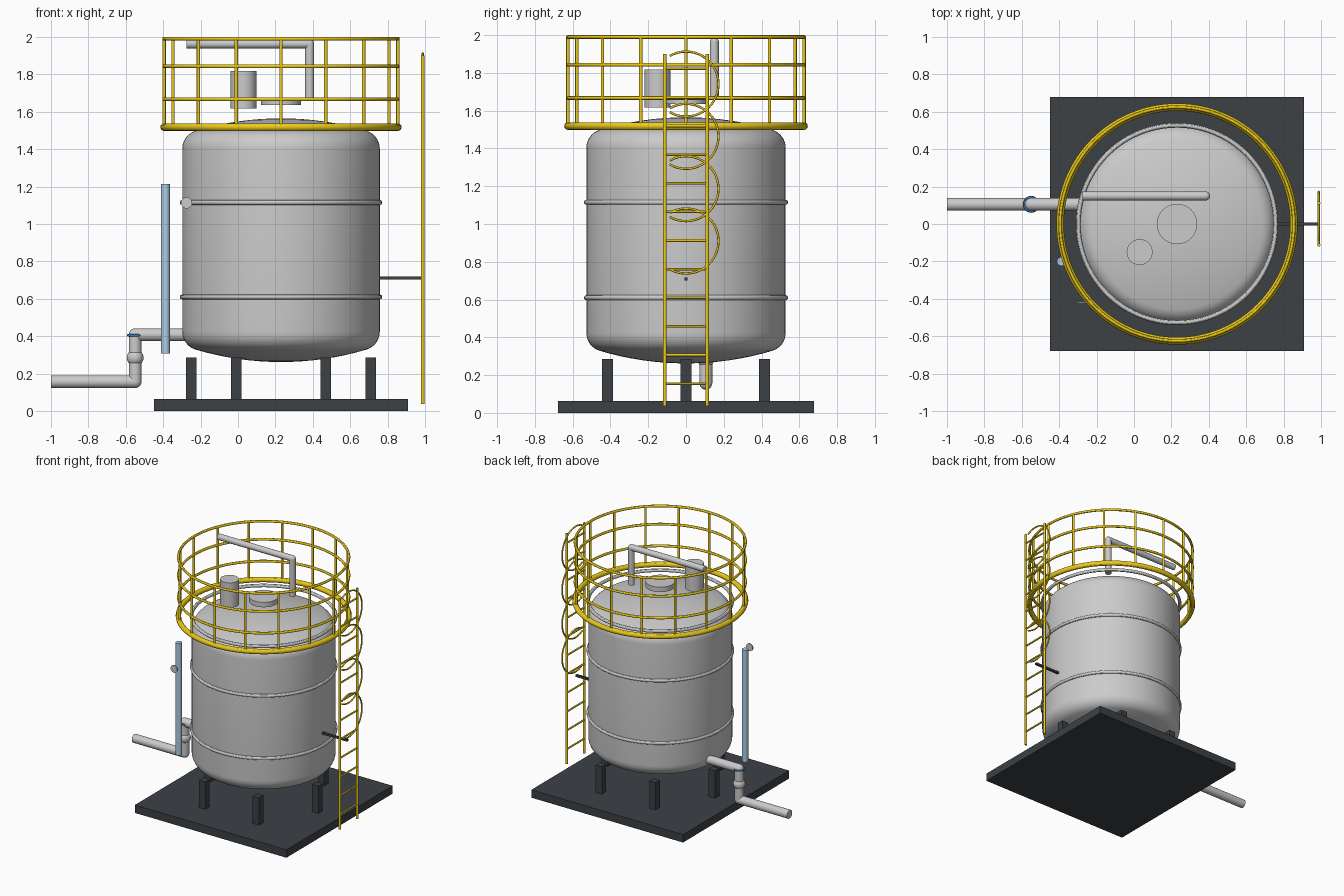
import bpy, bmesh
from math import sin, cos, pi, sqrt, asin, radians
from mathutils import Vector

if "Cube" in bpy.data.objects:
    bpy.data.objects.remove(bpy.data.objects["Cube"])

CX = 0.23  # tank axis


def material(name, rgb):
    m = bpy.data.materials.new(name)
    m.diffuse_color = (*rgb, 1)
    m.use_nodes = True
    m.node_tree.nodes["Principled BSDF"].inputs["Base Color"].default_value = m.diffuse_color
    return m


YELLOW = material("safety_yellow", (0.85, 0.6, 0.01))
DARK = material("dark_steel", (0.045, 0.052, 0.06))
PALE = material("pale_blue", (0.42, 0.62, 0.8))
BLUE = material("valve_blue", (0.05, 0.25, 0.6))


def finish(name, mat=None, smooth=True):
    o = bpy.context.object
    o.name = name
    if mat:
        o.data.materials.append(mat)
    if smooth:
        bpy.ops.object.shade_smooth_by_angle()
    return o


def box(name, center, size, mat=None):
    bpy.ops.mesh.primitive_cube_add(size=1, location=center)
    o = finish(name, mat, False)
    o.scale = size
    return o


def rod(name, a, b, r, mat=None, sides=24):
    a, b = Vector(a), Vector(b)
    bpy.ops.mesh.primitive_cylinder_add(vertices=sides, radius=r, depth=(b - a).length,
                                        location=(a + b) / 2,
                                        rotation=(b - a).to_track_quat('Z', 'Y').to_euler())
    return finish(name, mat)


def ball(name, center, r, mat=None):
    bpy.ops.mesh.primitive_uv_sphere_add(segments=24, ring_count=16, radius=r, location=center)
    return finish(name, mat)


def ring(name, center, major, minor, mat=None, seg=96):
    bpy.ops.mesh.primitive_torus_add(major_segments=seg, minor_segments=12, location=center,
                                     major_radius=major, minor_radius=minor)
    return finish(name, mat)


def pipe(name, pts, r):
    for i in range(len(pts) - 1):
        rod(f"{name}_run_{i + 1}", pts[i], pts[i + 1], r)
    for i, p in enumerate(pts[1:-1]):
        ball(f"{name}_elbow_{i + 1}", p, r)


def lathe(name, profile, center, steps=96):
    bm = bmesh.new()
    vs = [bm.verts.new((r, 0, z)) for r, z in profile]
    es = [bm.edges.new(p) for p in zip(vs, vs[1:])]
    bmesh.ops.spin(bm, geom=vs + es, cent=(0, 0, 0), axis=(0, 0, 1), angle=2 * pi, steps=steps)
    bmesh.ops.remove_doubles(bm, verts=bm.verts, dist=1e-5)
    bmesh.ops.recalc_face_normals(bm, faces=bm.faces)
    me = bpy.data.meshes.new(name)
    bm.to_mesh(me)
    bm.free()
    o = bpy.data.objects.new(name, me)
    o.location = center
    bpy.context.collection.objects.link(o)
    bpy.context.view_layer.objects.active = o
    o.select_set(True)
    return finish(name)


# Tank shell with dished ends: shallow dome plus rounded knuckle, mirrored
R, K, DOME, HALF = 0.528, 0.1, 1.6, 0.6515
dome_z = HALF - DOME
knuckle_z = dome_z + sqrt((DOME - K) ** 2 - (R - K) ** 2)
tilt = asin((R - K) / (DOME - K))
upper = [(DOME * sin(tilt * i / 8), dome_z + DOME * cos(tilt * i / 8)) for i in range(8)]
for i in range(9):
    a = tilt + (pi / 2 - tilt) * i / 8
    upper.append((R - K + K * sin(a), knuckle_z + K * cos(a)))
bpy.ops.object.select_all(action='DESELECT')
lathe("tank_shell", upper + [(r, -z) for r, z in reversed(upper)], (CX, 0, 0.9135))

# Reinforcing hoops
for i, z in enumerate((0.61, 1.115, 1.515)):
    ring(f"tank_hoop_{i + 1}", (CX, 0, z), R, 0.013)

# Base plate and legs
box("base_plate", (CX, 0, 0.032), (1.356, 1.356, 0.064), DARK)
for i in range(6):
    a = i * pi / 3
    box(f"leg_{i + 1}", (CX + 0.48 * cos(a), 0.48 * sin(a), 0.174), (0.056, 0.056, 0.222), DARK)

# Guard rail
ring("rail_base_ring", (CX, 0, 1.518), 0.625, 0.02, YELLOW)
for i, z in enumerate((1.667, 1.843, 1.99)):
    ring(f"guard_rail_{i + 1}", (CX, 0, z), 0.625, 0.01, YELLOW)
for i in range(16):
    a = i * pi / 8
    x, y = CX + 0.625 * cos(a), 0.625 * sin(a)
    rod(f"rail_post_{i + 1}", (x, y, 1.518), (x, y, 1.99), 0.009, YELLOW, 12)

# Roof fittings
rod("manhole", (CX, 0, 1.635), (CX, 0, 1.675), 0.108, None, 48)
rod("vent_drum", (0.03, -0.15, 1.617), (0.03, -0.15, 1.818), 0.069, None, 48)
pipe("vent_pipe", [(0.383, 0.15, 1.665), (0.383, 0.15, 1.963), (-0.275, 0.15, 1.963)], 0.024)

# Outlet pipe with valve
pipe("outlet_pipe", [(-0.26, 0.105, 0.408), (-0.55, 0.105, 0.408),
                     (-0.55, 0.105, 0.157), (-1.0, 0.105, 0.157)], 0.034)
ball("valve_body", (-0.55, 0.105, 0.285), 0.045)
ring("valve_handwheel", (-0.55, 0.105, 0.405), 0.038, 0.006, BLUE, 32)

# Level gauge and dial
rod("level_gauge", (-0.388, -0.2, 0.308), (-0.388, -0.2, 1.213), 0.024, PALE)
rod("dial_gauge", (-0.275, -0.426, 1.113), (-0.275, -0.416, 1.113), 0.03)

# Ladder
LX = 0.988
for side, y in (("left", -0.112), ("right", 0.112)):
    rod(f"ladder_stringer_{side}", (LX, y, 0.037), (LX, y, 1.9), 0.009, YELLOW, 16)
for i in range(12):
    z = 0.155 + 0.1515 * i
    rod(f"ladder_rung_{i + 1}", (LX, -0.112, z), (LX, 0.112, z), 0.007, YELLOW, 12)
box("ladder_bracket", (0.865, 0, 0.71), (0.235, 0.018, 0.016), DARK)

# Ladder cage arcs
for i in range(4):
    cu = bpy.data.curves.new(f"cage_arc_{i + 1}", 'CURVE')
    cu.dimensions = '3D'
    cu.bevel_depth = 0.006
    cu.bevel_resolution = 2
    cu.use_fill_caps = True
    sp = cu.splines.new('POLY')
    sp.points.add(32)
    for j, p in enumerate(sp.points):
        a = radians(-120 + 240 * j / 32)
        p.co = (LX, 0.172 * cos(a), 0.91 + 0.277 * i + 0.172 * sin(a), 1)
    cu.materials.append(YELLOW)
    bpy.context.collection.objects.link(bpy.data.objects.new(f"cage_arc_{i + 1}", cu))
